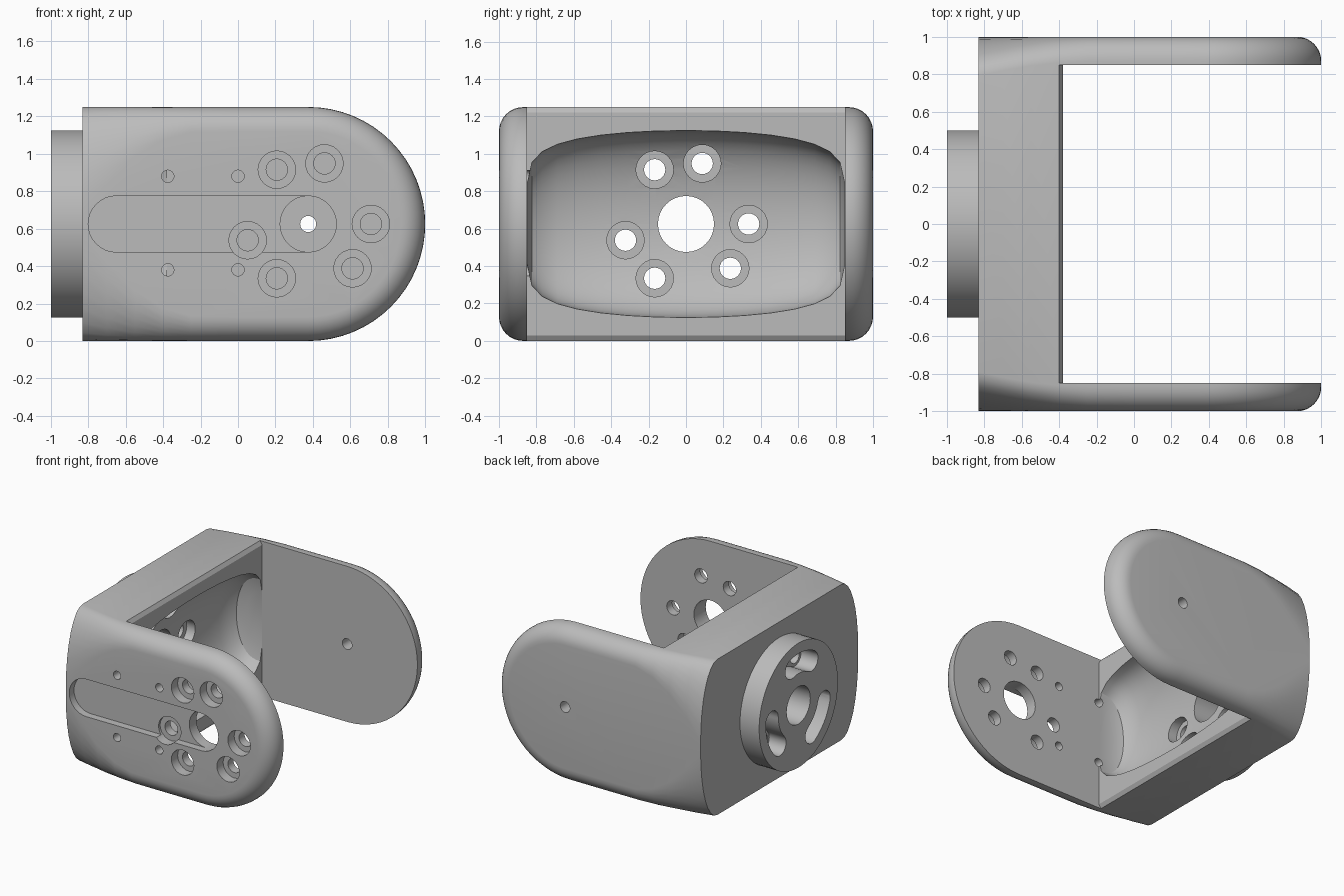
import bpy, bmesh, math
from mathutils import Matrix, Vector

if "Cube" in bpy.data.objects:
    bpy.data.objects.remove(bpy.data.objects["Cube"])

MID, ARM_X = 0.625, 0.375
HOLE_ANGLES = (0, 75, 120, 195, 240, 315)
RING = 0.335

grey = bpy.data.materials.new("plain_grey")
grey.use_nodes = True
grey.diffuse_color = (0.5, 0.5, 0.5, 1)
grey.node_tree.nodes["Principled BSDF"].inputs["Base Color"].default_value = (0.5, 0.5, 0.5, 1)


def make(name, bm):
    bmesh.ops.recalc_face_normals(bm, faces=bm.faces)
    mesh = bpy.data.meshes.new(name)
    bm.to_mesh(mesh)
    bm.free()
    mesh.materials.append(grey)
    ob = bpy.data.objects.new(name, mesh)
    bpy.context.collection.objects.link(ob)
    return ob


def loft(name, rings):
    bm = bmesh.new()
    loops = [[bm.verts.new(p) for p in ring] for ring in rings]
    n = len(loops[0])
    for a, b in zip(loops, loops[1:]):
        for i in range(n):
            j = (i + 1) % n
            bm.faces.new((a[i], a[j], b[j], b[i]))
    bm.faces.new(loops[0])
    bm.faces.new(loops[-1])
    return make(name, bm)


def cylinder(name, axis, a, b, center, r, sides=32):
    """Cylinder along x or y from a to b, centred on the other two coordinates."""
    u, z = center
    rings = []
    for d in (a, b):
        ring = []
        for i in range(sides):
            t = math.tau * i / sides
            p, q = u + r * math.cos(t), z + r * math.sin(t)
            ring.append((d, p, q) if axis == "x" else (p, d, q))
        rings.append(ring)
    return loft(name, rings)


def box(name, lo, hi):
    bm = bmesh.new()
    lo, hi = Vector(lo), Vector(hi)
    bmesh.ops.create_cube(bm, size=1, matrix=Matrix.Translation((lo + hi) / 2)
                          @ Matrix.Diagonal((*(hi - lo), 1)))
    return make(name, bm)


def combine(target, tool, operation="DIFFERENCE"):
    mod = target.modifiers.new("combine", "BOOLEAN")
    mod.operation, mod.object, mod.solver = operation, tool, "EXACT"
    bpy.context.view_layer.objects.active = target
    bpy.ops.object.modifier_apply(modifier=mod.name)
    bpy.data.objects.remove(tool)


# Outline of an arm: straight edges and a half-round end, softened more at the rear
STATIONS = [-0.83, -0.7, -0.55, -0.4, -0.25, 0.0, 0.2]


def fillet(x):
    k = min(1, max(0, (-0.2 - x) / 0.63))
    k = k * k
    return 0.13 + 0.45 * k, 0.13 + 0.08 * k


def outline(theta, side):
    ring = []

    def add(x, nx, nz, r):
        a, b = fillet(x)
        inset = a * (1 - math.cos(theta))
        cx = x if x < ARM_X else ARM_X
        ring.append((cx + nx * (r - inset), side * (1 - b + b * math.sin(theta)),
                     MID + nz * (r - inset)))
    for x in STATIONS:
        add(x, 0, -1, MID)
    for i in range(33):
        t = math.pi * (i / 32 - 0.5)
        add(ARM_X, math.cos(t), math.sin(t), MID)
    for x in reversed(STATIONS):
        add(x, 0, 1, MID)
    return ring


angles = [math.pi / 2 * i / 8 for i in range(9)]
bracket = loft("bracket", [outline(t, -1) for t in reversed(angles)]
               + [outline(t, 1) for t in angles])

# Gap between the two arms, with a slight chamfer along the rim
combine(bracket, box("gap", (-0.38, -0.85, -1), (2, 0.85, 2)))
for z, s in ((0, 1), (2 * MID, -1)):
    combine(bracket, loft("rim_chamfer", [
        [(-0.4, y, z - s * 0.001), (-0.36, y, z - s * 0.001), (-0.36, y, z + s * 0.06)]
        for y in (-0.85, 0.85)]))

# Rounded scoop in the rear wall
scoop = []
for i in range(17):
    t = math.pi * (i / 16 - 0.5) * 0.96
    y = 0.85 * math.sin(t)
    s = math.cos(t) ** 0.3
    ring = [(-0.2, y, MID - 0.5 * s), (-0.2, y, MID + 0.5 * s)]
    for k in range(25):
        p = math.pi * k / 24
        ring.append((-0.38 - 0.32 * s * math.sin(p) ** 0.8, y, MID + 0.5 * s * math.cos(p)))
    scoop.append(ring)
combine(bracket, loft("scoop", scoop))

# Round mounting boss on the rear
combine(bracket, cylinder("boss", "x", -1, -0.8, (0, MID), 0.5, 64), "UNION")
combine(bracket, cylinder("boss_bore", "x", -1.1, 0, (0, MID), 0.15))

# Matching bolt circles through the boss and the front arm
for deg in HOLE_ANGLES:
    t = math.radians(deg)
    u, z = RING * math.cos(t), MID + RING * math.sin(t)
    combine(bracket, cylinder("bolt", "x", -1.1, 0, (u, z), 0.057, 24))
    combine(bracket, cylinder("bolt_seat", "x", -0.76, 0, (u, z), 0.1, 24))
    combine(bracket, cylinder("bolt", "y", -1.1, -0.8, (ARM_X + u, z), 0.057, 24))
    combine(bracket, cylinder("bolt_seat", "y", -1.1, -0.92, (ARM_X + u, z), 0.1, 24))

# Three curved slots in the boss face, each joining a pair of bolts
for start in (75, 195, 315):
    profile = []
    for r, base, step in ((0.415, start, 1), (0.255, start + 45, -1)):
        for i in range(13):
            t = math.radians(base + step * 45 * i / 12)
            profile.append((r * math.cos(t), MID + r * math.sin(t)))
        # round end between the outer and inner arcs
        end = math.radians(base + step * 45)
        c = Vector((RING * math.cos(end), MID + RING * math.sin(end)))
        for i in range(1, 8):
            t = end + (0 if step > 0 else math.pi) + math.pi * i / 8
            profile.append((c.x + 0.08 * math.cos(t), c.y + 0.08 * math.sin(t)))
    combine(bracket, loft("slot", [[(x, y, z) for y, z in profile] for x in (-1.1, -0.85)]))

# Front arm: bore, cable groove and four pin holes
combine(bracket, cylinder("arm_bore", "y", -1.1, -0.8, (ARM_X, MID), 0.15))
groove = []
for y in (-1.1, -0.94):
    ring = []
    for cx, first in ((ARM_X, -90), (-0.65, 90)):
        for i in range(17):
            t = math.radians(first + 180 * i / 16)
            ring.append((cx + 0.15 * math.cos(t), y, MID + 0.15 * math.sin(t)))
    groove.append(ring)
combine(bracket, loft("cable_groove", groove))
for x in (-0.375, 0):
    for z in (0.38, 0.88):
        combine(bracket, cylinder("pin_hole", "y", -1.1, -0.8, (x, z), 0.033, 16))

# Back arm: pivot hole
combine(bracket, cylinder("pivot_hole", "y", 0.8, 1.1, (ARM_X, MID), 0.043, 24))

# Smooth shading with crisp edges
bpy.ops.object.select_all(action="DESELECT")
bracket.select_set(True)
bpy.context.view_layer.objects.active = bracket
bpy.ops.object.shade_smooth_by_angle(angle=math.radians(30))
